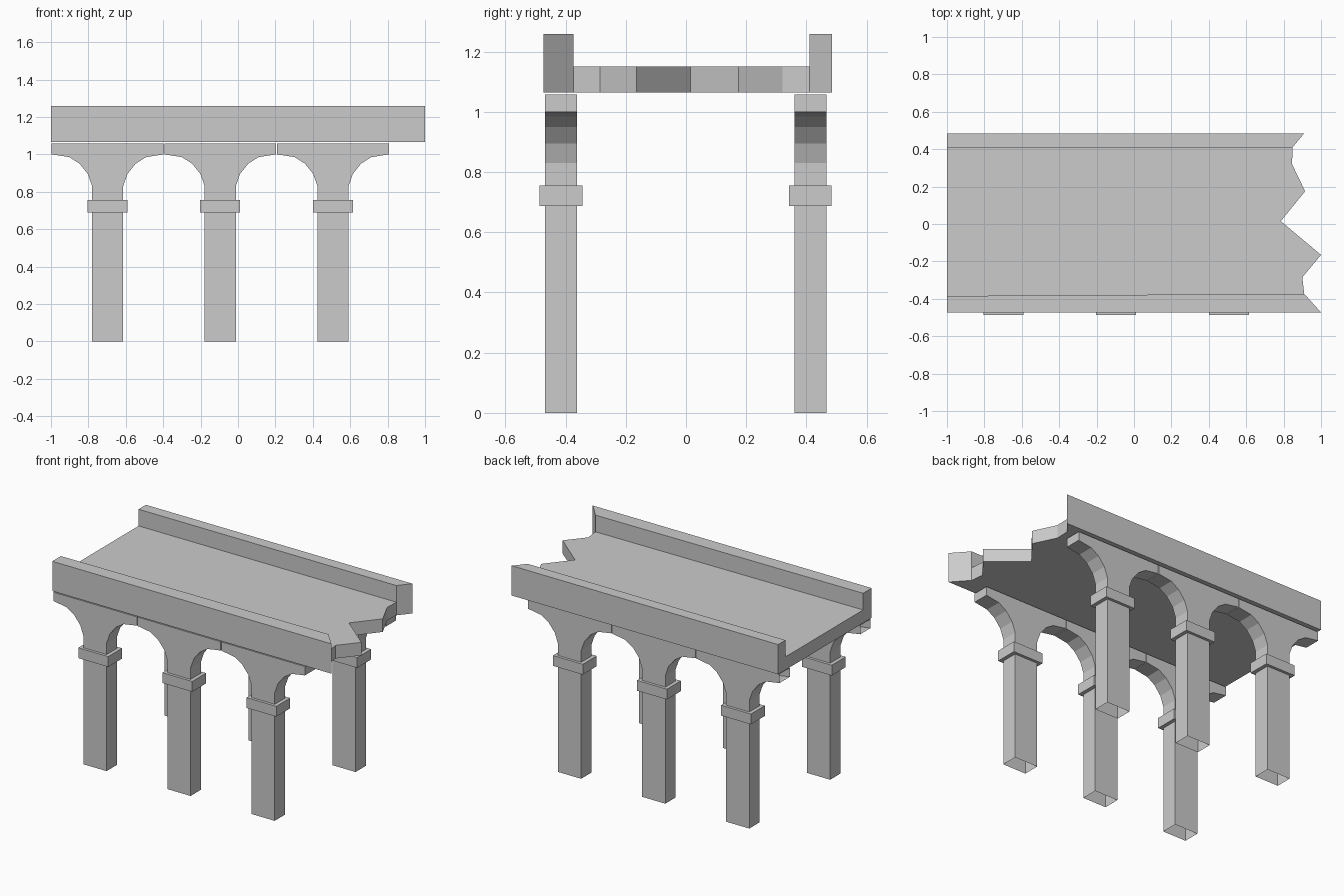
import bpy, bmesh

if "Cube" in bpy.data.objects:
    bpy.data.objects.remove(bpy.data.objects["Cube"])


def prism(name, outline, to_3d, lo, hi, skip=()):
    """Extrude a 2D outline between lo and hi; skipped side indices stay open."""
    bm = bmesh.new()
    a = [bm.verts.new(to_3d(u, v, lo)) for u, v in outline]
    b = [bm.verts.new(to_3d(u, v, hi)) for u, v in outline]
    bm.faces.new(a)
    bm.faces.new(b)
    n = len(outline)
    for i in range(n):
        if i not in skip:
            j = (i + 1) % n
            bm.faces.new((a[i], a[j], b[j], b[i]))
    bmesh.ops.recalc_face_normals(bm, faces=bm.faces)
    me = bpy.data.meshes.new(name)
    bm.to_mesh(me)
    bm.free()
    ob = bpy.data.objects.new(name, me)
    bpy.context.collection.objects.link(ob)
    return ob


def plan(u, v, h):
    return (u, v, h)


def elevation(u, v, h):
    return (u, h, v)


# Road deck with jagged broken end
broken = [(0.91, -0.373), (0.90, -0.285), (1.0, -0.165), (0.785, 0.015),
          (0.915, 0.175), (0.845, 0.32), (0.848, 0.41)]
deck = [(-1, -0.385)] + broken + [(-1, 0.41)]
prism("deck", deck, plan, 1.065, 1.15, skip=(0, len(deck) - 2))

# Side parapets
prism("front_parapet", [(-1, -0.473), (1, -0.473), (0.91, -0.373), (-1, -0.385)],
      plan, 1.065, 1.258)
prism("back_parapet", [(-1, 0.41), (0.848, 0.41), (0.91, 0.485), (-1, 0.485)],
      plan, 1.065, 1.258)

# Piers flaring into half arches, open at the foot
half = [(0.083, 0), (0.083, 0.83), (0.106, 0.895), (0.15, 0.95),
        (0.205, 0.985), (0.299, 1.0), (0.299, 1.057)]
profile = half + [(-x, z) for x, z in reversed(half)]
foot = len(profile) - 1
end = len(half)

for side, y in (("front", -0.415), ("back", 0.413)):
    for i, x in enumerate((-0.697, -0.095, 0.508)):
        pts = [(x + u, z) for u, z in profile]
        skip = (foot, end) if i == 0 else (foot,)
        prism(f"{side}_pier_{i + 1}", pts, elevation, y - 0.053, y + 0.053, skip)
        # Collar around the pier
        w, d = 0.107, 0.071
        prism(f"{side}_pier_collar_{i + 1}",
              [(x - w, y - d), (x + w, y - d), (x + w, y + d), (x - w, y + d)],
              plan, 0.688, 0.755)
